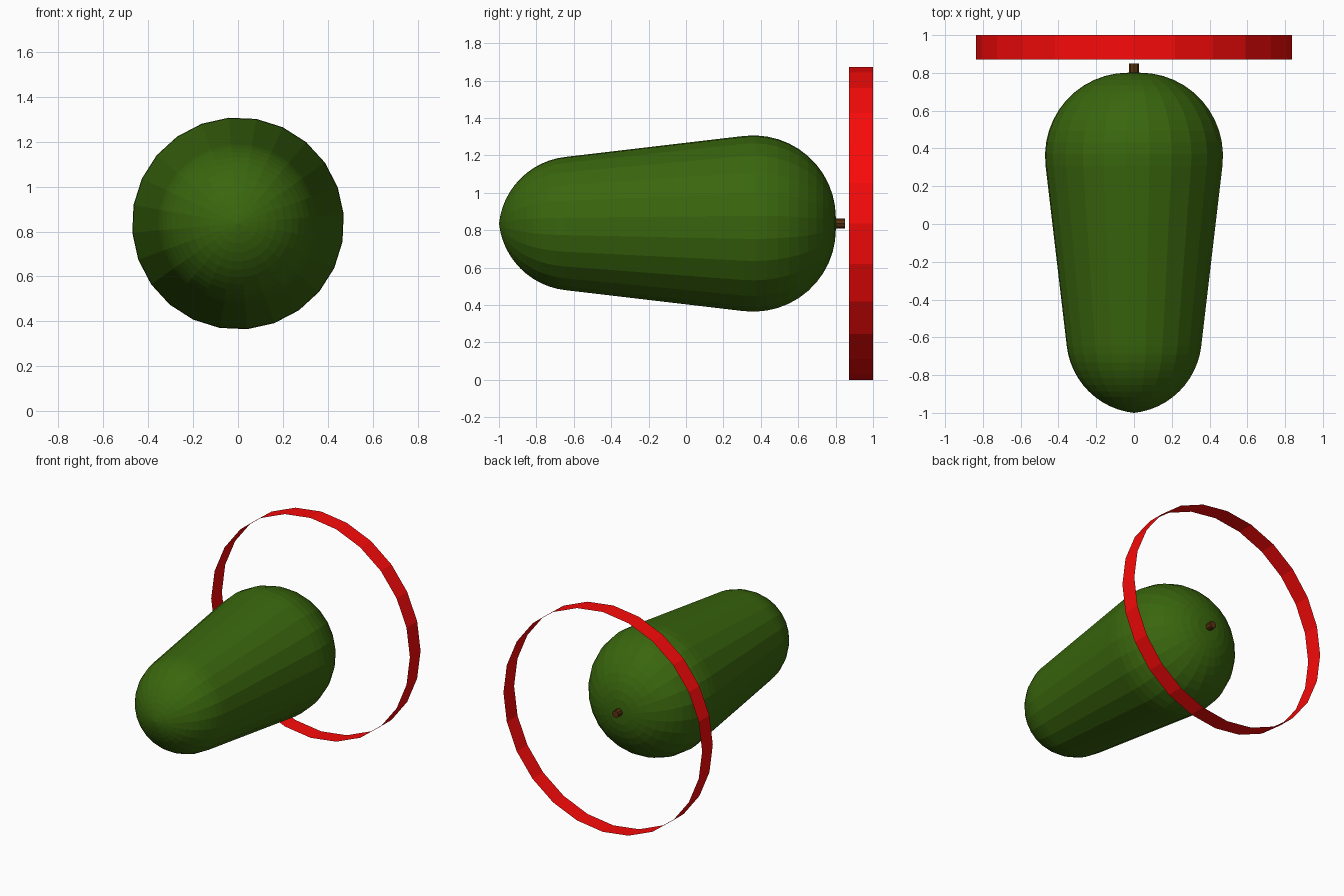
import bpy
from math import sin, cos, tau, pi, radians

if "Cube" in bpy.data.objects:
    bpy.data.objects.remove(bpy.data.objects["Cube"])

AXIS_Z = 0.836


def material(name, color):
    m = bpy.data.materials.new(name)
    m.diffuse_color = (*color, 1)
    m.use_nodes = True
    m.node_tree.nodes["Principled BSDF"].inputs["Base Color"].default_value = m.diffuse_color
    return m


def lathe(name, profile, sides, mat, offset=0.0):
    """Flat-shaded revolve of (radius, y) points around the y axis."""
    verts, rings, faces = [], [], []
    for r, y in profile:
        start = len(verts)
        count = 1 if r == 0 else sides
        for i in range(count):
            a = offset + tau * i / sides
            verts.append((r * sin(a), y, AXIS_Z + r * cos(a)))
        rings.append([start + i % count for i in range(sides)])
    for a, b in zip(rings, rings[1:]):
        for i in range(sides):
            j = (i + 1) % sides
            quad = [a[i], a[j], b[j], b[i]]
            faces.append(list(dict.fromkeys(quad)))
    mesh = bpy.data.meshes.new(name)
    mesh.from_pydata(verts, [], faces)
    mesh.materials.append(mat)
    obj = bpy.data.objects.new(name, mesh)
    bpy.context.collection.objects.link(obj)
    return obj


green = material("green_skin", (0.041, 0.133, 0.004))
brown = material("brown_stem", (0.10, 0.032, 0.005))
red = material("red_band", (0.95, 0.003, 0.003))

# Fruit body: slightly pointed front dome, tangent taper, rounded back dome
STEPS = 12
TAPER = 0.115   # slope angle of the tapered side
TIP = 1.466     # arc angle at the pointed front end
profile = [(0, -1.0)]
for i in range(1, STEPS + 1):
    a = TIP + (TAPER - TIP) * i / STEPS
    profile.append((-0.042 + 0.402 * cos(a), -0.6 - 0.402 * sin(a)))
for i in range(STEPS + 1):
    a = -TAPER + (pi / 2 + TAPER) * i / STEPS
    profile.append((0.032 + 0.441 * cos(a), 0.36 + 0.441 * sin(a)))
profile.append((0, 0.801))
lathe("fruit_body", profile, 24, green, radians(10))

# Short stem at the back
lathe("stem", [(0, 0.77), (0.027, 0.77), (0.027, 0.85), (0, 0.85)], 8, brown)

# Thin open hoop behind the fruit
lathe("hoop", [(AXIS_Z, 0.872), (AXIS_Z, 1.0)], 24, red)
